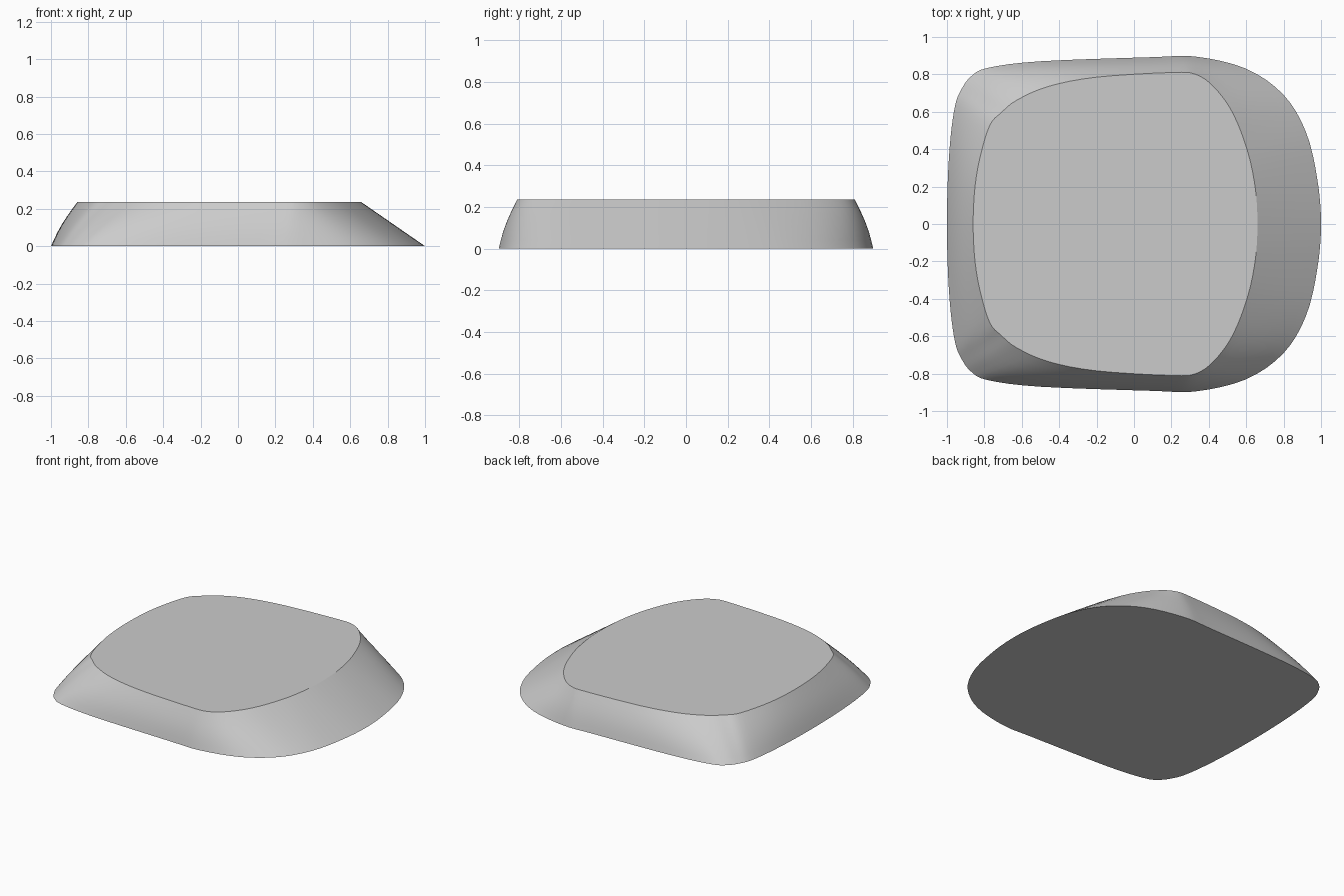
import bpy
import bmesh
import math

cube = bpy.data.objects.get("Cube")
if cube:
    bpy.data.objects.remove(cube, do_unlink=True)

HEIGHT = 0.235
RINGS = 6
STEPS = 4

# Matching half outlines, from the steep end round to the sloping end
base_half = [(-1, 0), (-.995, .25), (-.98, .47), (-.955, .64), (-.92, .725),
             (-.87, .79), (-.78, .835), (-.5, .87), (.1, .892), (.33, .895),
             (.6, .83), (.8, .69), (.92, .49), (.98, .24), (1, 0)]
top_half = [(-.86, 0), (-.85, .2), (-.82, .37), (-.77, .53), (-.71, .595),
            (-.63, .66), (-.46, .735), (-.2, .785), (.2, .81), (.33, .8),
            (.43, .73), (.53, .59), (.61, .38), (.65, .18), (.66, 0)]


def closed_outline(half):
    """Mirror a half outline across y and smooth it with a spline."""
    pts = half + [(x, -y) for x, y in half[-2:0:-1]]
    n = len(pts)
    out = []
    for i in range(n):
        a, b, c, d = (pts[(i + k) % n] for k in (-1, 0, 1, 2))
        for s in range(STEPS):
            t = s / STEPS
            out.append(tuple(
                b[k] + t / 2 * (c[k] - a[k]
                + t * (2 * a[k] - 5 * b[k] + 4 * c[k] - d[k])
                + t * t * (3 * (b[k] - c[k]) + d[k] - a[k]))
                for k in (0, 1)))
    return out


def blend(p, q, t):
    """Point between base and top, swelling slightly away from the slope."""
    swell = 1 + .012 * math.sin(math.pi * t)
    x = p[0] + (q[0] - p[0]) * t
    y = (p[1] + (q[1] - p[1]) * t) * swell
    return (x * swell if x < 0 else x, y, HEIGHT * t)


# Loft the body between the two outlines and cap it
base, top = closed_outline(base_half), closed_outline(top_half)
bm = bmesh.new()
rings = [[bm.verts.new(blend(p, q, r / RINGS)) for p, q in zip(base, top)]
         for r in range(RINGS + 1)]
count = len(base)
for low, high in zip(rings, rings[1:]):
    for i in range(count):
        j = (i + 1) % count
        bm.faces.new((low[i], low[j], high[j], high[i]))
bm.faces.new(rings[0])
bm.faces.new(rings[-1])
bmesh.ops.recalc_face_normals(bm, faces=bm.faces)
mesh = bpy.data.meshes.new("tapered_block")
bm.to_mesh(mesh)
bm.free()

block = bpy.data.objects.new("tapered_block", mesh)
bpy.context.collection.objects.link(block)

# Plain grey surface
grey = bpy.data.materials.new("light_grey")
grey.use_nodes = True
colour = (.6, .6, .6, 1)
grey.diffuse_color = colour
grey.node_tree.nodes["Principled BSDF"].inputs["Base Color"].default_value = colour
mesh.materials.append(grey)

# Smooth sides with crisp rims
bpy.ops.object.select_all(action='DESELECT')
block.select_set(True)
bpy.context.view_layer.objects.active = block
bpy.ops.object.shade_smooth_by_angle(angle=math.radians(30))
